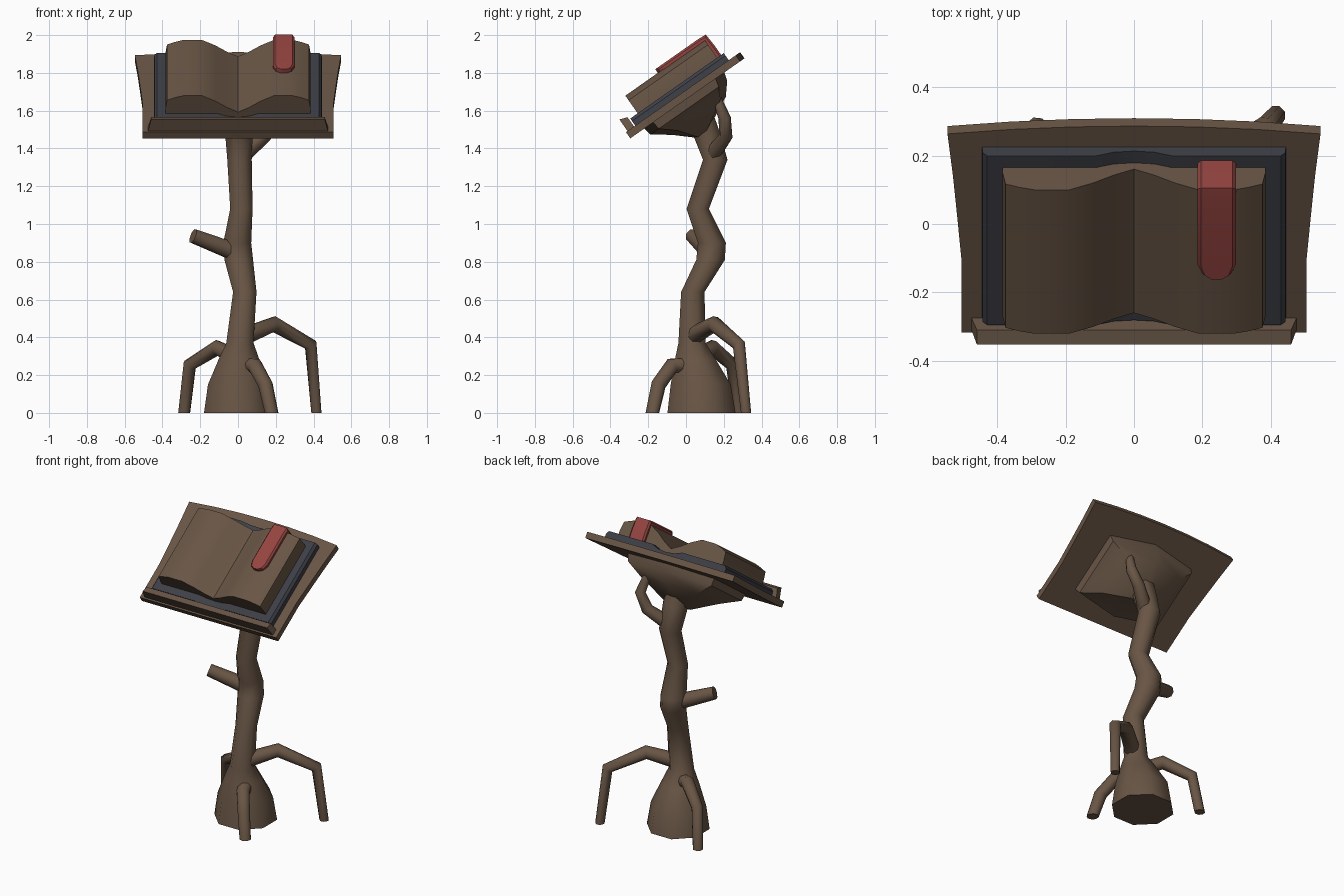
import bpy, bmesh, math
from mathutils import Matrix, Vector

if "Cube" in bpy.data.objects:
    bpy.data.objects.remove(bpy.data.objects["Cube"])


def material(name, rgb):
    m = bpy.data.materials.new(name)
    m.diffuse_color = (*rgb, 1)
    m.use_nodes = True
    m.node_tree.nodes["Principled BSDF"].inputs["Base Color"].default_value = m.diffuse_color
    return m


WOOD = material("brown wood", (0.14, 0.092, 0.06))
SLATE = material("dark slate cover", (0.048, 0.05, 0.062))
RED = material("red ribbon", (0.30, 0.058, 0.052))

# frame of the tilted desk: local x, v (up the slope), w (out of the slope)
TILT = Matrix.Translation((0, 0, 1.66)) @ Matrix.Rotation(math.radians(35), 4, 'X')


def loft(name, rings, mat, matrix=None, smooth=30):
    """Skin a row of equal-sized closed rings and cap both ends."""
    bm = bmesh.new()
    rows = [[bm.verts.new(p) for p in ring] for ring in rings]
    n = len(rows[0])
    for a, b in zip(rows, rows[1:]):
        for i in range(n):
            j = (i + 1) % n
            bm.faces.new((a[i], a[j], b[j], b[i]))
    bm.faces.new(rows[0])
    bm.faces.new(rows[-1])
    bmesh.ops.recalc_face_normals(bm, faces=bm.faces)
    if matrix:
        bm.transform(matrix)
    me = bpy.data.meshes.new(name)
    bm.to_mesh(me)
    bm.free()
    me.materials.append(mat)
    ob = bpy.data.objects.new(name, me)
    bpy.context.collection.objects.link(ob)
    bpy.ops.object.select_all(action='DESELECT')
    ob.select_set(True)
    bpy.context.view_layer.objects.active = ob
    bpy.ops.object.shade_smooth_by_angle(angle=math.radians(smooth))
    return ob


def tube(name, path, upright=False, sides=8):
    """Round limb through (x, y, z, radius) points; ends on the floor lie flat."""
    pts = [Vector(p[:3]) for p in path]
    rings, prev, side = [], None, Vector((1, 0, 0))
    for i, p in enumerate(pts):
        t = Vector((0, 0, 0))
        if i > 0:
            t += (p - pts[i - 1]).normalized()
        if i < len(pts) - 1:
            t += (pts[i + 1] - p).normalized()
        t.normalize()
        if upright:
            t = Vector((0, 0, 1))
        elif p.z == 0:
            t = Vector((0, 0, -1))
        if prev is None:
            side = t.orthogonal().normalized()
        else:
            side = prev.rotation_difference(t) @ side
        prev, up = t, t.cross(side)
        rings.append([p + path[i][3] * (side * math.cos(a) + up * math.sin(a))
                      for a in (math.tau * (k + 0.5) / sides for k in range(sides))])
    return loft(name, rings, WOOD, smooth=60)


def mirror(half):
    """Complete an outline given for x >= 0, from centre to centre."""
    return half + [(-x, y) for x, y in reversed(half) if x > 0]


def extrude(name, outline, v0, v1, mat):
    """Push an (x, w) outline along the slope."""
    return loft(name, [[(x, v, w) for x, w in outline] for v in (v0, v1)], mat, TILT)


# trunk with flared foot
tube("trunk", [(0, .082, 0, .195), (0, .078, .15, .172), (.005, .05, .28, .118),
               (.01, .032, .37, .078), (.036, .036, .64, .067), (.004, .13, .81, .082),
               (-.004, .137, .9, .08), (.018, .062, 1.08, .064),
               (.008, .155, 1.34, .07), (.004, .10, 1.5, .08), (.004, .06, 1.6, .085)],
     upright=True)

# root legs
tube("right_root", [(.03, .03, .405, .05), (.19, .15, .47, .043),
                    (.385, .28, .36, .036), (.415, .318, 0, .029)])
tube("left_root", [(-.02, .06, .30, .045), (-.11, .14, .345, .042),
                   (-.255, .245, .255, .037), (-.285, .28, 0, .033)])
tube("front_root", [(.05, .01, .25, .045), (.09, -.075, .25, .042),
                    (.145, -.145, .15, .04), (.178, -.178, 0, .037)])

# broken branch and rear branch
tube("branch_stub", [(.01, .13, .845, .055), (-.09, .095, .88, .047),
                     (-.238, .035, .937, .04)])
tube("rear_branch", [(.03, .14, 1.37, .045), (.14, .21, 1.465, .037),
                     (.195, .205, 1.56, .033), (.17, .16, 1.67, .025)])

# bracket under the desk: (front v, back v, half width, w)
rings = []
for f, b, h, w in [(-.27, .25, .32, .005), (-.262, .235, .31, -.045),
                   (-.17, .18, .21, -.11), (-.07, -.0, .075, -.2)]:
    mid = (f + b) / 2
    k = .78 * (b - f) / 2
    rings.append([(x, v, w) for x, v in mirror([(0, f), (h, mid - k), (h, mid + k), (0, b)])])
loft("desk_bracket", rings, WOOD, TILT, 40)

# desk board with flared sides and bowed top edge
board = mirror([(0, -.36), (.505, -.36), (.505, -.10), (.518, .06), (.53, .2),
                (.546, .35), (.36, .366), (.18, .375), (0, .378)])
loft("desk_board", [[(x, v, w) for x, v in board] for w in (0, .04)], WOOD, TILT)

# ledge that holds the book
loft("book_ledge", [[(s * h, v, w) for s, v in ((-1, a), (1, a), (1, b), (-1, b))]
                    for h, a, b, w in ((.477, -.35, -.308, .035),)] +
     [[(-.46, -.35, .115), (.46, -.35, .115), (.46, -.308, .1), (-.46, -.308, .1)]],
     WOOD, TILT)

# open book
extrude("book_cover", mirror([(0, .035), (.445, .035), (.443, .07), (.43, .086),
                              (.11, .086), (.06, .068), (0, .062)]), -.30, .304, SLATE)
extrude("book_pages", mirror([(0, .05), (.385, .075), (.385, .11), (.376, .17), (.335, .187),
                              (.29, .2), (.19, .2), (.12, .165), (.06, .125), (0, .094)]),
        -.252, .262, WOOD)

# ribbon folded over the back of the page: (v, w, normal v, normal w, width)
ribbon = []
for v, w, nv, nw, s in [(-.042, .197, 0, 1, .3), (-.028, .197, 0, 1, .75),
                        (.005, .197, 0, 1, 1), (.24, .197, 0, 1, 1),
                        (.258, .195, .9, .95, 1), (.26, .15, 1, 0, 1), (.26, .075, 1, 0, 1)]:
    t = .027
    ribbon.append([(.242 + x * s, v + nv * d, w + nw * d) for x, d in
                   ((-.056, 0), (.056, 0), (.056, t * .6), (.046, t), (-.046, t), (-.056, t * .6))])
loft("ribbon_bookmark", ribbon, RED, TILT)
